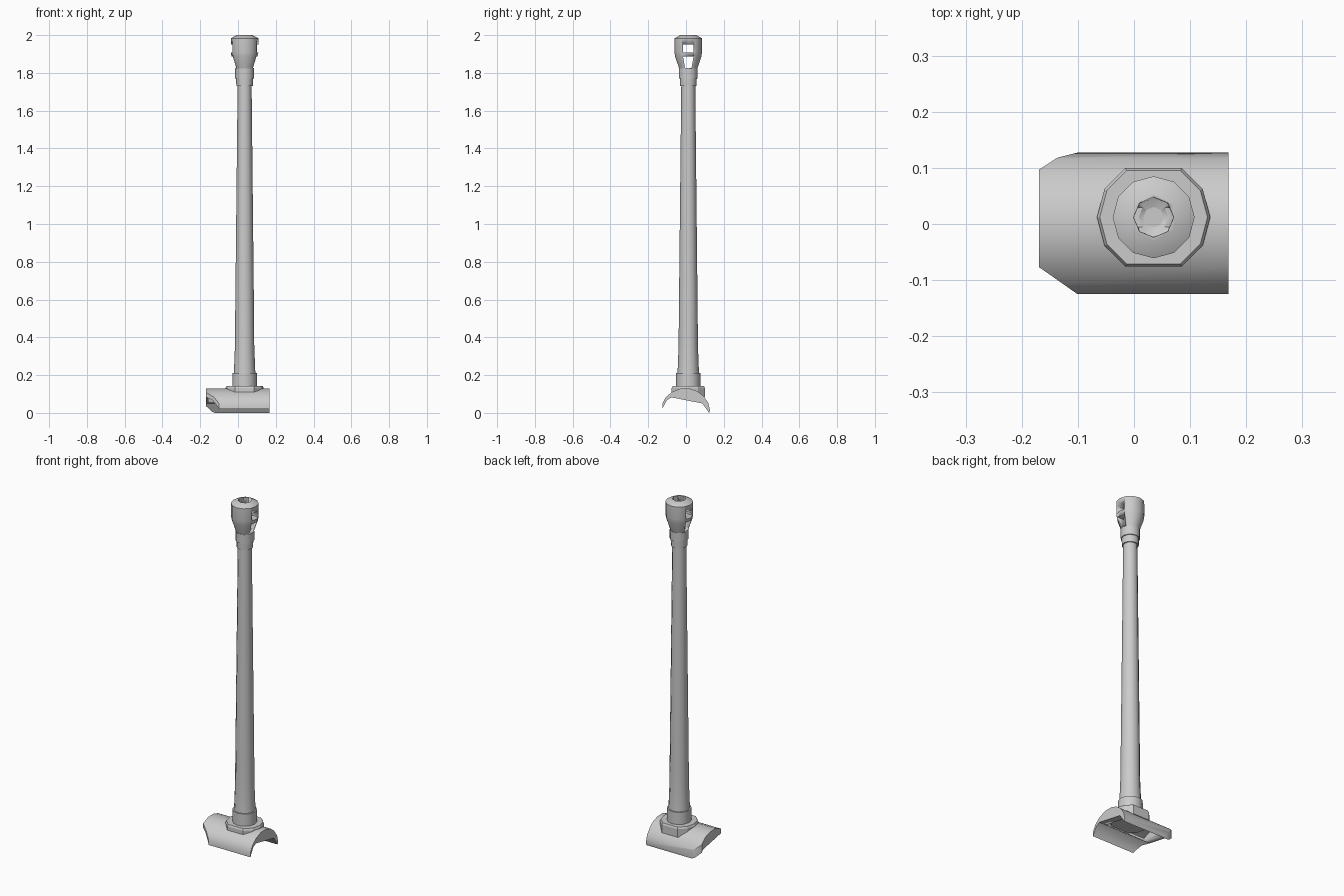
import bpy, bmesh, math
from mathutils import Vector

if "Cube" in bpy.data.objects:
    bpy.data.objects.remove(bpy.data.objects["Cube"])

CX, CY = 0.035, 0.012   # barrel axis


def make(name, bm, angle=35):
    bmesh.ops.recalc_face_normals(bm, faces=bm.faces)
    me = bpy.data.meshes.new(name)
    bm.to_mesh(me)
    bm.free()
    ob = bpy.data.objects.new(name, me)
    bpy.context.collection.objects.link(ob)
    if angle:
        bpy.ops.object.select_all(action='DESELECT')
        ob.select_set(True)
        bpy.context.view_layer.objects.active = ob
        bpy.ops.object.shade_smooth_by_angle(angle=math.radians(angle))
    return ob


def lathe(name, profile, sides=12, skip=(), angle=35):
    """Stack of capped rings around the barrel axis; profile is (radius, z)."""
    bm = bmesh.new()
    rings = []
    for r, z in profile:
        rings.append([bm.verts.new((CX + r * math.cos(math.tau * i / sides),
                                    CY + r * math.sin(math.tau * i / sides), z))
                      for i in range(sides) if i not in skip])
    n = len(rings[0])
    for a, b in zip(rings, rings[1:]):
        for i in range(n):
            j = (i + 1) % n
            bm.faces.new((a[i], a[j], b[j], b[i]))
    bm.faces.new(rings[0])
    bm.faces.new(rings[-1])
    return make(name, bm, angle)


def prism_x(name, section, x0, x1, chamfers=()):
    """Extrude a (y, z) section along x, then slice off plan corners."""
    bm = bmesh.new()
    a = [bm.verts.new((x0, y, z)) for y, z in section]
    b = [bm.verts.new((x1, y, z)) for y, z in section]
    n = len(a)
    bm.faces.new(a)
    bm.faces.new(b)
    for i in range(n):
        j = (i + 1) % n
        bm.faces.new((a[i], a[j], b[j], b[i]))
    bmesh.ops.recalc_face_normals(bm, faces=bm.faces)
    for p, q in chamfers:
        d = Vector((q[0] - p[0], q[1] - p[1], 0))
        no = Vector((d.y, -d.x, 0)).normalized()
        if no.x > 0:
            no = -no
        res = bmesh.ops.bisect_plane(bm, geom=bm.verts[:] + bm.edges[:] + bm.faces[:],
                                     plane_co=(p[0], p[1], 0), plane_no=no, clear_outer=True)
        edges = [e for e in res['geom_cut'] if isinstance(e, bmesh.types.BMEdge)]
        bmesh.ops.contextual_create(bm, geom=edges)
    return make(name, bm)


def cut(ob, cutter):
    m = ob.modifiers.new("cut", 'BOOLEAN')
    m.operation = 'DIFFERENCE'
    m.solver = 'EXACT'
    m.object = cutter
    cutter.hide_render = True
    cutter.hide_viewport = True


# curved mantlet plate with chamfered left corners and a hollow underside
arch = [(-.125, .02), (-.125, .05), (-.107, .083), (-.075, .11), (-.03, .128),
        (.02, .128), (.06, .115), (.09, .092), (.117, .055), (.127, .015),
        (.122, 0), (.087, .05), (-.077, .082), (-.1, .068), (-.119, .036)]
mantlet = prism_x("mantlet", arch, -.169, .168,
                  [((-.169, .097), (-.137, .118)), ((-.137, .118), (-.10, .1275)),
                   ((-.169, -.077), (-.10, -.1255))])
hollow = [(-.07, -.05), (-.07, .092), (-.03, .108), (.02, .108), (.06, .095),
          (.08, .08), (.08, -.05)]
cut(mantlet, prism_x("mantlet_hollow_cutter", hollow, -.125, .125))

# flange with flattened front and back, bevelled top edge
lathe("flange", [(.101, .085), (.101, .132), (.096, .142)], skip=(3, 9), angle=0)

# barrel with root collar and flare
lathe("root_collar", [(.065, .13), (.065, .212)])
lathe("barrel", [(.058, .20), (.056, .23), (.051, .36), (.050, .5), (.037, 1.74)])

# stepped rings under the muzzle
lathe("lower_ring", [(.044, 1.73), (.045, 1.772)])
lathe("upper_ring", [(.050, 1.77), (.050, 1.822)])

# muzzle brake: bored head with two vents on each side
head = lathe("muzzle_brake", [(.046, 1.815), (.052, 1.835), (.069, 1.885),
                              (.073, 1.91), (.073, 1.983), (.042, 2.0)])
cut(head, lathe("bore_cutter", [(.012, 1.819), (.035, 1.83), (.036, 2.05)], sides=8))
vents = [("upper_vent_cutter", .029, 1.908, .029, 1.950),
         ("lower_vent_cutter", .017, 1.826, .028, 1.888)]
for name, w0, z0, w1, z1 in vents:
    sec = [(CY - w0, z0), (CY + w0, z0), (CY + w1, z1), (CY - w1, z1)]
    cut(head, prism_x(name, sec, CX - .12, CX + .12))
